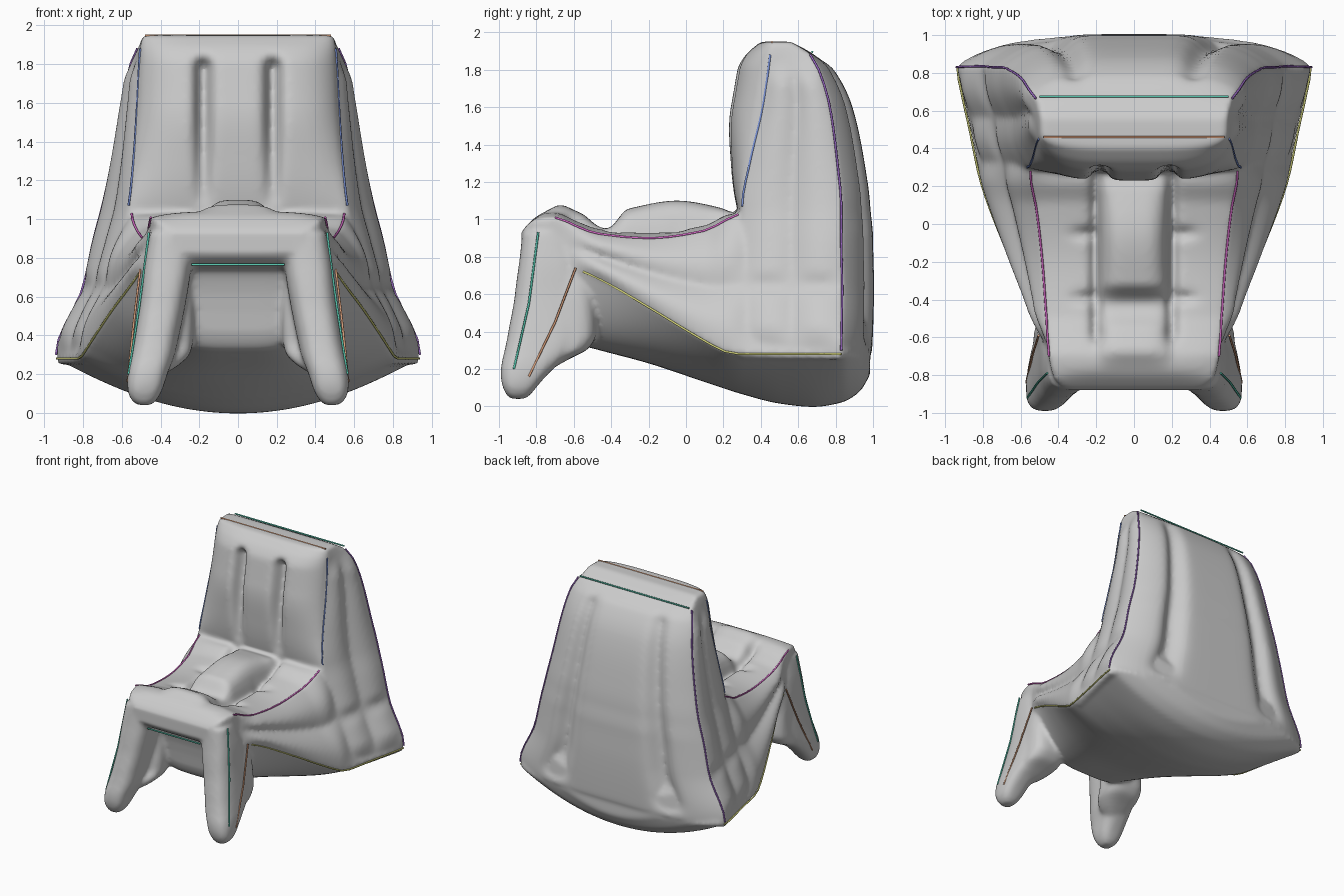
import bpy, bmesh, math

if "Cube" in bpy.data.objects:
    bpy.data.objects.remove(bpy.data.objects["Cube"])


def interp(table, t):
    """Read a row of values from a table keyed by its first column (monotone cubic)."""
    if t <= table[0][0]:
        return table[0][1:]
    if t >= table[-1][0]:
        return table[-1][1:]
    i = max(k for k in range(len(table) - 1) if table[k][0] <= t)

    def slope(k, c):
        return (table[k + 1][c] - table[k][c]) / (table[k + 1][0] - table[k][0])

    def tangent(k, c):
        if k == 0 or k == len(table) - 1:
            return slope(min(k, len(table) - 2), c)
        a, b = slope(k - 1, c), slope(k, c)
        return 2 * a * b / (a + b) if a * b > 0 else 0

    h = table[i + 1][0] - table[i][0]
    f = (t - table[i][0]) / h
    g = f * f * (3 - 2 * f)
    return [table[i][c] * (1 - g) + table[i + 1][c] * g
            + h * f * (1 - f) * ((1 - f) * tangent(i, c) - f * tangent(i + 1, c))
            for c in range(1, len(table[0]))]


def bell(t, mid, width):
    return math.exp(-((t - mid) / width) ** 2)


def window(t, lo, hi, soft):
    f = max(0, min(1, (t - lo) / soft, (hi - t) / soft))
    return f * f * (3 - 2 * f)


def loft(bm, rings):
    """Skin a list of closed rings and cap both ends."""
    loops = [[bm.verts.new(p) for p in r] for r in rings]
    n = len(loops[0])
    faces = []
    for a, b in zip(loops, loops[1:]):
        for i in range(n):
            j = (i + 1) % n
            faces.append(bm.faces.new((a[i], a[j], b[j], b[i])))
    faces.append(bm.faces.new(loops[0][::-1]))
    faces.append(bm.faces.new(loops[-1]))
    bmesh.ops.recalc_face_normals(bm, faces=faces)


def steps(a, b, n):
    return [a + (b - a) * i / n for i in range(n + 1)]


# z, front half-width, front seam y, front puff, back half-width, back seam y, back puff
BACK = [(.25, .80, .30, 0, .93, .82, .15), (.30, .80, .30, 0, .94, .83, .165),
        (.65, .69, .30, 0, .80, .835, .17), (.90, .61, .30, 0, .745, .83, .17),
        (1.07, .565, .30, .03, .70, .83, .155), (1.3, .54, .34, .10, .65, .81, .145),
        (1.6, .52, .41, .17, .595, .77, .12), (1.8, .51, .44, .165, .555, .71, .08),
        (1.88, .505, .45, .13, .52, .665, .02), (1.95, .49, .46, .06, .49, .56, 0)]


def back_ring(z):
    wf, yf, pf, wb, yb, pb = interp(BACK, z)
    ring = []
    for u in steps(-1, 1, 60):
        groove = 1 - .65 * bell(abs(u * wf), .18, .04) * window(z, 1.04, 1.86, .08)
        ring.append((u * wf, yf - pf * (1 - u ** 4) ** .7 * groove, z))

    def side(s, v):
        puff = .03 * abs(math.sin(2 * math.pi * v)) * window(z, .3, 1.85, .15)
        puff *= 1 - .8 * bell(z, .65, .05)
        return (s * (wf + (wb - wf) * v + puff), yf + (yb - yf) * v, z)

    vs = steps(0, 1, 20)[1:-1]
    ring += [side(1, v) for v in vs]
    for u in steps(1, -1, 60):
        groove = 1 - .5 * bell(abs(u), .56, .1) * window(z, .3, 1.87, .12)
        ring.append((u * wb, yb + pb * (1 - u ** 4) * groove, z))
    ring += [side(-1, v) for v in vs[::-1]]
    return ring


# y, top half-width, top z, lower seam half-width, lower seam z, belly z
SEAT = [(-.88, .34, .93, .34, .84, .82), (-.85, .40, .97, .39, .79, .79),
        (-.80, .43, 1.0, .43, .76, .76), (-.70, .45, 1.01, .46, .74, .74),
        (-.64, .455, .99, .47, .73, .60), (-.60, .46, .97, .49, .73, .40),
        (-.55, .46, .95, .51, .72, .325),
        (-.48, .465, .925, .53, .69, .305), (-.2, .485, .90, .65, .53, .23),
        (.1, .52, .94, .77, .35, .13), (.22, .545, 1.0, .81, .29, .09),
        (.3, .55, 1.03, .83, .28, .065), (.5, .59, .9, .87, .28, .015),
        (.68, .63, .85, .91, .28, -.003), (.83, .68, .8, .935, .28, .02),
        (.93, .60, .5, .76, .27, .08), (.985, .3, .4, .4, .26, .17)]


def seat_ring(y):
    wt, zt, wb, zb, zc = interp(SEAT, y)
    ring = []
    for u in steps(-1, 1, 60):
        x = abs(u * wt)
        z = zt + .03 * (1 - u ** 4) * window(y, -.85, .3, .1)
        if x > .17:   # crossways tucks and long tucks beside the centre cushion
            z -= .04 * (bell(y, -.05, .03) + bell(y, -.39, .03)) * bell(x, .25, .07)
        z -= .06 * bell(x, .2, .03) * window(y, -.66, .3, .08)
        if x < .2:    # centre cushion and the small one in front of it
            dome = 1 - (x / .2) ** 4
            crest = 1.04 + .06 * window(y, -.45, .35, .4)
            big = window(y, -.43, .3, .12) * (crest - z)
            z += dome * (big + .05 * window(y, -.78, -.43, .14))
        ring.append((u * wt, y, z))

    def side(s, v):
        puff = .045 * abs(math.sin(2 * math.pi * v)) * window(y, -.65, .4, .2)
        return (s * (wt + (wb - wt) * v + puff), y, zt + (zb - zt) * v)

    vs = steps(0, 1, 20)[1:-1]
    ring += [side(1, v) for v in vs]
    e = 2 + 1.8 * max(0, min(1, (.2 - y) / .7))   # belly is boxier towards the front
    ring += [(u * wb, y, zc + (zb - zc) * abs(u) ** e) for u in steps(1, -1, 60)]
    ring += [side(-1, v) for v in vs[::-1]]
    return ring


# z, centre x, half-width, centre y, half-depth
LEG = [(.04, .485, .035, -.90, .04), (.07, .485, .068, -.895, .07), (.12, .48, .09, -.885, .10),
       (.2, .467, .103, -.85, .14), (.3, .44, .115, -.785, .185), (.4, .42, .118, -.74, .21),
       (.6, .385, .122, -.72, .195), (.75, .365, .125, -.725, .17), (.93, .34, .115, -.75, .125)]
# Puffed web joining the rear of each leg to the belly
WEB = [(.20, .43, .05, -.76, .04), (.25, .41, .11, -.72, .09), (.31, .39, .145, -.65, .13),
       (.38, .38, .15, -.61, .13), (.6, .37, .14, -.60, .11), (.78, .35, .12, -.60, .09)]


def leg_ring(table, z, s):
    cx, rx, cy, ry = interp(table, z)
    ring = []
    for i in range(32):
        a = 2 * math.pi * i / 32
        c, d = math.cos(a), math.sin(a)
        ring.append((s * (cx + rx * math.copysign(abs(c) ** .7, c)),
                     cy + ry * math.copysign(abs(d) ** .7, d), z))
    return ring


# Inflated chair body: backrest, seat, legs and webs fused into one skin
bm = bmesh.new()
loft(bm, [back_ring(z) for z in steps(.25, 1.95, 85)])
loft(bm, [seat_ring(y) for y in steps(-.88, .985, 95)])
for s in (-1, 1):
    for table in (LEG, WEB):
        loft(bm, [leg_ring(table, z, s) for z in steps(table[0][0], table[-1][0], 36)])
mesh = bpy.data.meshes.new("chair_body")
bm.to_mesh(mesh)
bm.free()
body = bpy.data.objects.new("chair_body", mesh)
bpy.context.collection.objects.link(body)
fuse = body.modifiers.new("fuse", 'REMESH')
fuse.mode = 'VOXEL'
fuse.voxel_size = .016
relax = body.modifiers.new("relax", 'SMOOTH')
relax.factor = .5
relax.iterations = 6
bpy.context.view_layer.objects.active = body
body.select_set(True)
bpy.ops.object.convert(target='MESH')
bpy.ops.object.shade_smooth()
body.select_set(False)


# Coloured stitch lines along the seams
def seam(name, points, color, mirror=True):
    mat = bpy.data.materials.new(name)
    mat.diffuse_color = (*color, 1)
    mat.use_nodes = True
    mat.node_tree.nodes["Principled BSDF"].inputs["Base Color"].default_value = mat.diffuse_color
    cu = bpy.data.curves.new(name, 'CURVE')
    cu.dimensions = '3D'
    cu.bevel_depth = .006
    cu.bevel_resolution = 1
    cu.use_fill_caps = True
    for s in ((-1, 1) if mirror else (1,)):
        sp = cu.splines.new('POLY')
        sp.points.add(len(points) - 1)
        for p, co in zip(sp.points, points):
            p.co = (s * co[0], co[1], co[2], 1)
    cu.materials.append(mat)
    bpy.context.collection.objects.link(bpy.data.objects.new(name, cu))


TEAL, PURPLE, YELLOW = (.1, .6, .45), (.35, .15, .6), (.65, .65, .2)
BLUE, MAGENTA, ORANGE = (.2, .3, .7), (.7, .15, .6), (.7, .35, .2)
front = [(z, *interp(BACK, z)) for z in steps(1.07, 1.88, 12)]
rear = [(z, *interp(BACK, z)) for z in steps(.3, 1.88, 20)]
rim = [(y, *interp(SEAT, y)) for y in steps(-.70, .28, 16)]
hem = [(y, *interp(SEAT, y)) for y in steps(-.55, .83, 20)]
seam("backrest_front_seam", [(r[1], r[2], r[0]) for r in front], BLUE)
seam("backrest_rear_seam", [(r[4], r[5], r[0]) for r in rear], PURPLE)
seam("seat_side_seam", [(r[1], r[0], r[2]) for r in rim], MAGENTA)
seam("lower_side_seam", [(r[3], r[0], r[4]) for r in hem], YELLOW)
seam("arch_seam", [(-.24, -.84, .765), (.24, -.84, .765)], TEAL, False)
seam("leg_outer_seam", [(.46, -.79, .93), (.51, -.84, .55), (.565, -.92, .2)], TEAL)
seam("leg_rear_seam", [(.505, -.59, .74), (.54, -.70, .45), (.57, -.84, .16)], ORANGE)
seam("top_rear_seam", [(-.5, .675, 1.895), (.5, .675, 1.895)], TEAL, False)
seam("top_front_seam", [(-.48, .46, 1.948), (.48, .46, 1.948)], ORANGE, False)
